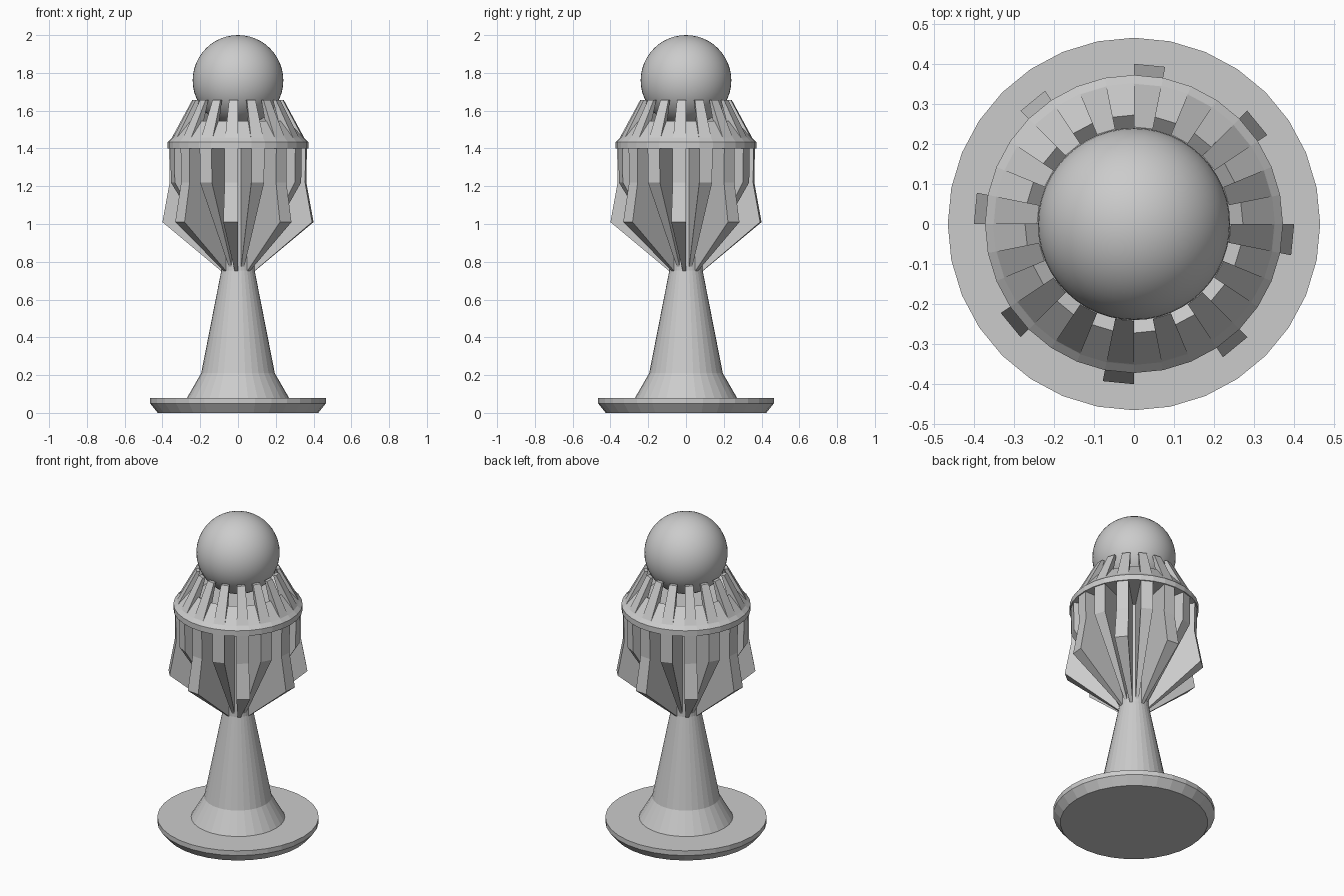
import bpy, bmesh, math

if "Cube" in bpy.data.objects:
    bpy.data.objects.remove(bpy.data.objects["Cube"])

N = 32
STEP = 2 * math.pi / N

grey = bpy.data.materials.new("plain grey")
grey.diffuse_color = (0.6, 0.6, 0.6, 1)
grey.use_nodes = True
grey.node_tree.nodes["Principled BSDF"].inputs["Base Color"].default_value = grey.diffuse_color


def finish(bm, name):
    bmesh.ops.recalc_face_normals(bm, faces=bm.faces)
    me = bpy.data.meshes.new(name)
    bm.to_mesh(me)
    bm.free()
    me.materials.append(grey)
    ob = bpy.data.objects.new(name, me)
    bpy.context.collection.objects.link(ob)
    return ob


def at(r, z, i):
    return (r * math.cos(i * STEP), r * math.sin(i * STEP), z)


def lathe(name, profile):
    """Turned solid with flat caps at both ends of the profile."""
    bm = bmesh.new()
    rings = [[bm.verts.new(at(r, z, i)) for i in range(N)] for r, z in profile]
    for a, b in zip(rings, rings[1:]):
        for i in range(N):
            j = (i + 1) % N
            bm.faces.new((a[i], a[j], b[j], b[i]))
    bm.faces.new(rings[0])
    bm.faces.new(rings[-1])
    return finish(bm, name)


def fins(name, profile, start, step):
    """Wedges filling single sectors of the 32-sided body."""
    bm = bmesh.new()
    for i in range(start, N, step):
        a = [bm.verts.new(at(r, z, i)) for r, z in profile]
        b = [bm.verts.new(at(r, z, i + 1)) for r, z in profile]
        bm.faces.new(a)
        bm.faces.new(b)
        for k in range(len(profile)):
            m = (k + 1) % len(profile)
            bm.faces.new((a[k], a[m], b[m], b[k]))
    return finish(bm, name)


# Foot and stem
lathe("base_disc", [(0.425, 0), (0.465, 0.05), (0.465, 0.08), (0.2, 0.08)])
lathe("stem", [(0.27, 0.07), (0.27, 0.08), (0.195, 0.21), (0.088, 0.755),
               (0.088, 1.41)])

# Fins of the cup, long and short alternating
fins("long_fins", [(0.365, 1.405), (0.362, 1.22), (0.4, 1.01), (0.088, 0.75),
                   (0.05, 0.78), (0.05, 1.405)], 3, 4)
fins("short_fins", [(0.365, 1.405), (0.362, 1.22), (0.088, 0.775),
                    (0.05, 0.8), (0.05, 1.405)], 1, 4)

# Collar with a recessed socket for the ball
lathe("collar", [(0.085, 1.4), (0.372, 1.4), (0.372, 1.435), (0.352, 1.455),
                 (0.272, 1.545), (0.225, 1.5), (0.1, 1.5)])

# Crown of sloping prongs holding the ball
fins("crown_prongs", [(0.354, 1.45), (0.242, 1.657), (0.222, 1.657),
                      (0.262, 1.53), (0.28, 1.45)], 1, 2)

# Ball on top
bm = bmesh.new()
bmesh.ops.create_uvsphere(bm, u_segments=48, v_segments=24, radius=0.24)
bmesh.ops.translate(bm, verts=bm.verts, vec=(0, 0, 1.76))
for f in bm.faces:
    f.smooth = True
finish(bm, "ball")
